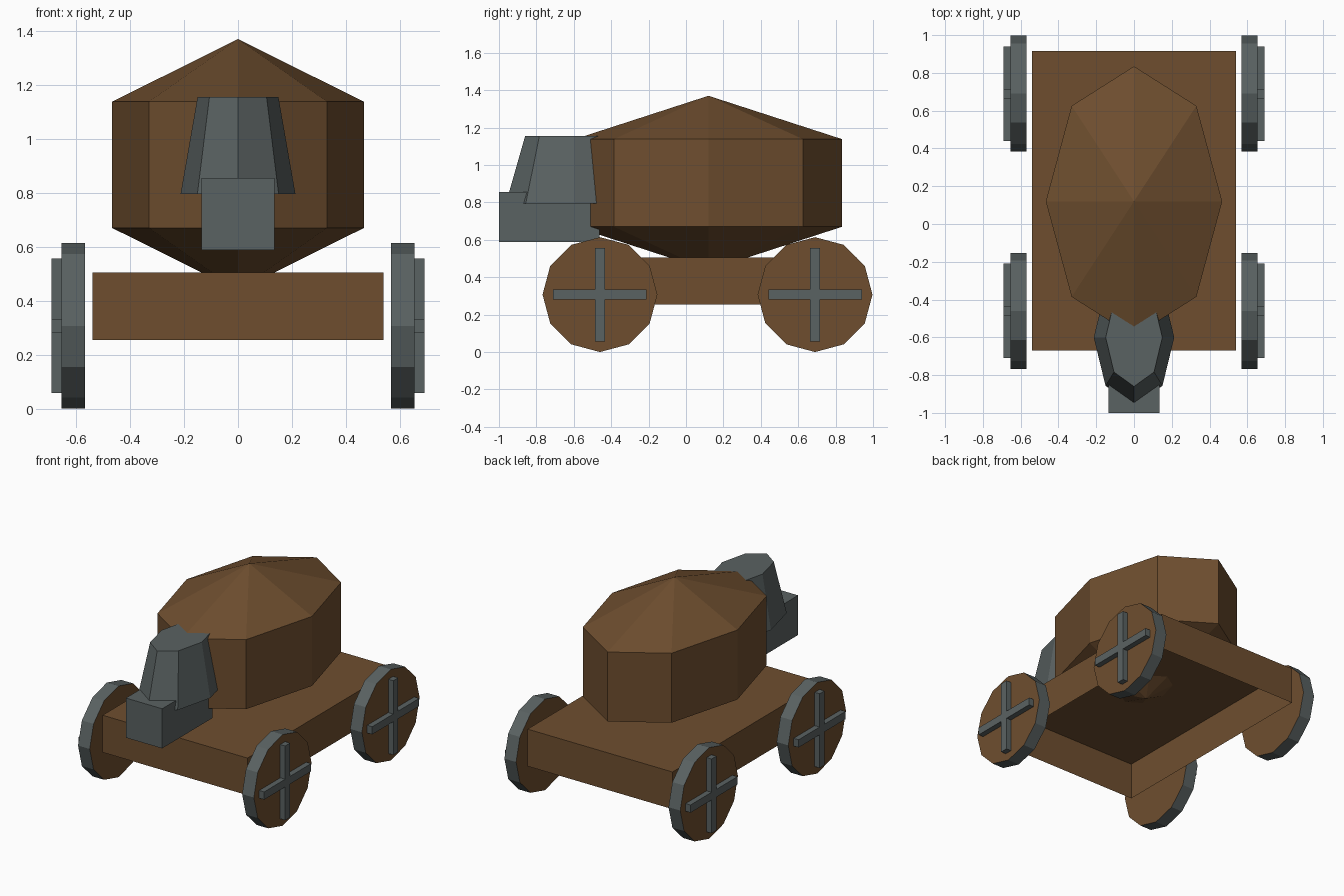
import bpy, bmesh, math

if "Cube" in bpy.data.objects:
    bpy.data.objects.remove(bpy.data.objects["Cube"])


def material(name, rgb):
    m = bpy.data.materials.new(name)
    m.diffuse_color = (*rgb, 1)
    m.use_nodes = True
    m.node_tree.nodes["Principled BSDF"].inputs["Base Color"].default_value = m.diffuse_color
    return m


WOOD = material("brown wood", (0.156, 0.076, 0.028))
STEEL = material("grey steel", (0.102, 0.122, 0.122))


def finish(name, bm, *mats):
    bmesh.ops.recalc_face_normals(bm, faces=bm.faces)
    me = bpy.data.meshes.new(name)
    bm.to_mesh(me)
    bm.free()
    for m in mats:
        me.materials.append(m)
    ob = bpy.data.objects.new(name, me)
    bpy.context.collection.objects.link(ob)
    return ob


def add_box(bm, lo, hi):
    vs = bmesh.ops.create_cube(bm, size=1)["verts"]
    for v in vs:
        v.co = [lo[i] + (v.co[i] + 0.5) * (hi[i] - lo[i]) for i in range(3)]


def add_rings(bm, cy, rings, n=8):
    """Loft elliptical n-sided rings (rx, ry, z); a zero radius makes a point."""
    prev = None
    for rx, ry, z in rings:
        if rx == 0:
            ring = [bm.verts.new((0, cy, z))]
        else:
            ring = [bm.verts.new((rx * math.cos(math.tau * i / n),
                                  cy + ry * math.sin(math.tau * i / n), z))
                    for i in range(n)]
        if prev is None:
            if len(ring) > 1:
                bm.faces.new(ring)
        else:
            for i in range(n):
                quad = [prev[i % len(prev)], prev[(i + 1) % len(prev)],
                        ring[(i + 1) % len(ring)], ring[i % len(ring)]]
                bm.faces.new(list(dict.fromkeys(quad)))
        prev = ring
    if len(prev) > 1:
        bm.faces.new(prev)


# Chassis: box open underneath
bm = bmesh.new()
add_box(bm, (-0.54, -0.67, 0.255), (0.54, 0.915, 0.505))
bm.normal_update()
bottom = [f for f in bm.faces if f.normal.z < -0.9]
bmesh.ops.delete(bm, geom=bottom, context="FACES_ONLY")
finish("chassis", bm, WOOD)

# Barrel-like body with pointed roof and pointed underside
bm = bmesh.new()
add_rings(bm, 0.12, [(0, 0, 0.437), (0.467, 0.715, 0.67),
                     (0.467, 0.715, 1.138), (0, 0, 1.37)])
finish("body", bm, WOOD)

# Head: tapered upper part and square snout
bm = bmesh.new()
add_rings(bm, -0.6, [(0.213, 0.363, 0.795), (0.15, 0.26, 1.155)])
finish("head", bm, STEEL)
bm = bmesh.new()
add_box(bm, (-0.135, -1.0, 0.588), (0.135, -0.463, 0.855))
finish("snout", bm, STEEL)

# Wheels: steel rim, wooden discs, steel cross on the outside
R, CZ = 0.307, 0.307
for side, sx in (("left", -1), ("right", 1)):
    for end, cy in (("front", -0.46), ("rear", 0.69)):
        bm = bmesh.new()
        rims = [[bm.verts.new((sx * x, cy + R * math.sin(math.tau * i / 12),
                               CZ + R * math.cos(math.tau * i / 12)))
                 for i in range(12)] for x in (0.568, 0.655)]
        for ring in rims:
            bm.faces.new(ring)
        for i in range(12):
            j = (i + 1) % 12
            bm.faces.new((rims[0][i], rims[0][j], rims[1][j], rims[1][i]))
        bm.normal_update()
        for f in bm.faces:
            f.material_index = 0 if abs(f.normal.x) > 0.9 else 1
        finish(f"{side}_{end}_wheel", bm, WOOD, STEEL)

        bm = bmesh.new()
        for hy, hz in ((0.25, 0.026), (0.026, 0.25)):
            xs = sorted((sx * 0.65, sx * 0.692))
            add_box(bm, (xs[0], cy - hy, CZ - hz), (xs[1], cy + hy, CZ + hz))
        finish(f"{side}_{end}_wheel_cross", bm, STEEL)
